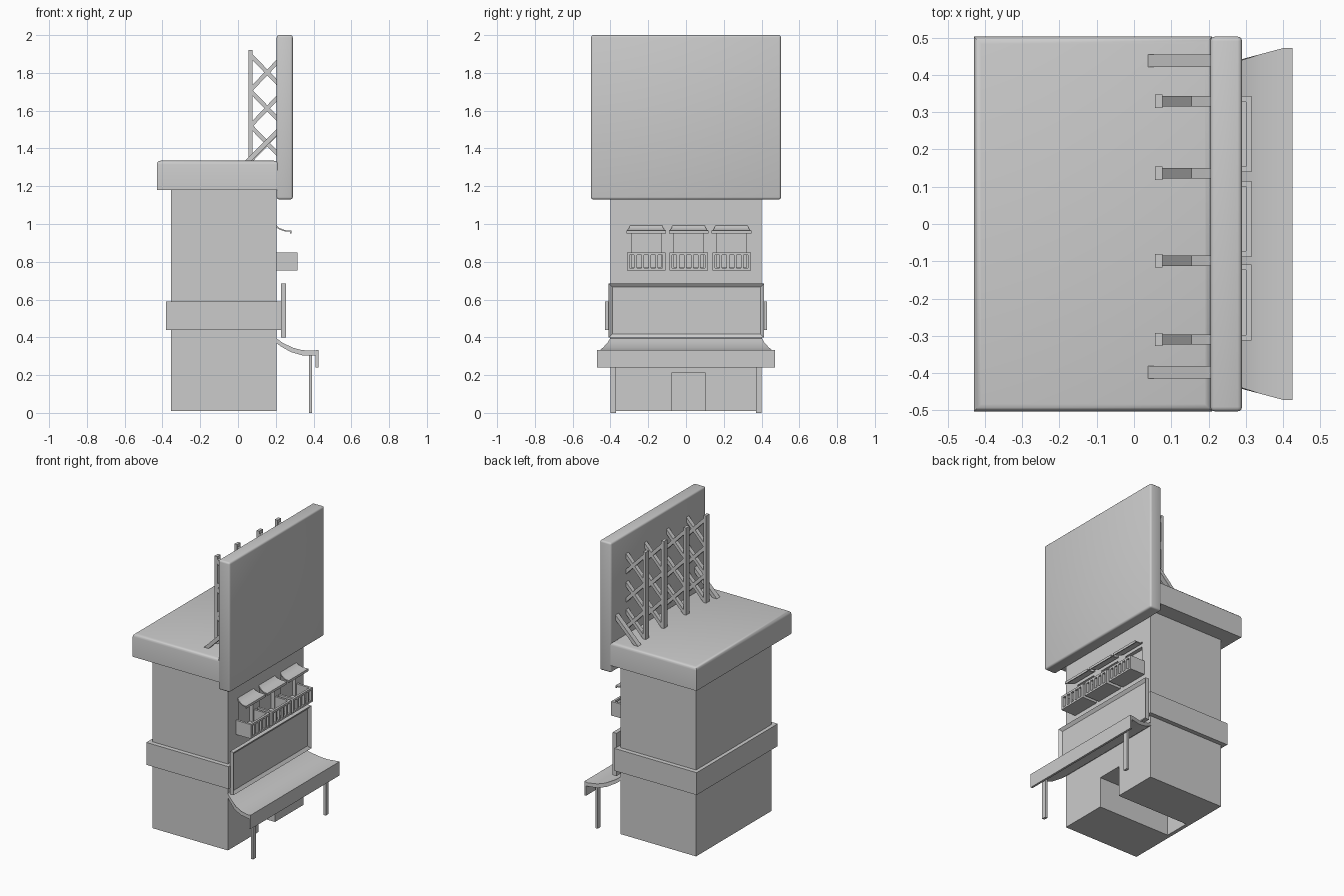
import bpy, bmesh
from mathutils import Vector

if "Cube" in bpy.data.objects:
    bpy.data.objects.remove(bpy.data.objects["Cube"])


def finish(name, bm):
    bmesh.ops.recalc_face_normals(bm, faces=bm.faces)
    me = bpy.data.meshes.new(name)
    bm.to_mesh(me)
    bm.free()
    ob = bpy.data.objects.new(name, me)
    bpy.context.collection.objects.link(ob)
    return ob


def add_box(bm, x, y, z):
    vs = bmesh.ops.create_cube(bm, size=1)["verts"]
    for v in vs:
        v.co = Vector([a + (b - a) * (c + 0.5) for (a, b), c in zip((x, y, z), v.co)])
    return vs


def boxes(name, *specs):
    bm = bmesh.new()
    for s in specs:
        add_box(bm, *s)
    return finish(name, bm)


def smooth(ob, angle=0.6):
    bpy.ops.object.select_all(action='DESELECT')
    ob.select_set(True)
    bpy.context.view_layer.objects.active = ob
    bpy.ops.object.shade_smooth_by_angle(angle=angle)


def flared_sheet(name, profile, yc):
    """Closed side profile of (x, z, half width), spanned across y."""
    bm = bmesh.new()
    ends = [[bm.verts.new((x, yc + s * w, z)) for x, z, w in profile] for s in (-1, 1)]
    n = len(profile)
    for i in range(n):
        j = (i + 1) % n
        bm.faces.new((ends[0][i], ends[0][j], ends[1][j], ends[1][i]))
    for e in ends:
        bm.faces.new(e)
    ob = finish(name, bm)
    smooth(ob, 0.5)
    return ob


def slanted_bar(bm, a, b, y, t, w):
    """Square-ended bar in the xz plane from a to b."""
    a, b = Vector(a), Vector(b)
    d = (b - a).normalized()
    n = Vector((-d.y, d.x)) * t / 2
    loop = [a + n, b + n, b - n, a - n]
    ends = [[bm.verts.new((p.x, y + s * w / 2, p.y)) for p in loop] for s in (-1, 1)]
    for i in range(4):
        j = (i + 1) % 4
        bm.faces.new((ends[0][i], ends[0][j], ends[1][j], ends[1][i]))
    for e in ends:
        bm.faces.new(e)


windows = (-0.211, 0.014, 0.241)

# main building with entrance passage and window recesses cut out
body = boxes("building_body", ((-0.355, 0.205), (-0.4, 0.4), (0.01, 1.19)))
cutter = boxes("opening_cutter", ((-0.33, 0.3), (-0.075, 0.1), (-0.1, 0.215)),
               *[((0.18, 0.3), (y - 0.078, y + 0.078), (0.77, 0.96)) for y in windows])
cutter.hide_render = True
cutter.hide_set(True)
mod = body.modifiers.new("openings", 'BOOLEAN')
mod.object = cutter
mod.solver = 'EXACT'

# roof slab with rounded upper edges
bm = bmesh.new()
add_box(bm, (-0.43, 0.21), (-0.503, 0.503), (1.18, 1.335))
top = [e for e in bm.edges if all(v.co.z > 1.3 for v in e.verts)]
bmesh.ops.bevel(bm, geom=top, offset=0.02, segments=3, profile=0.5, affect='EDGES')
smooth(finish("roof_slab", bm))

# large rounded billboard
bm = bmesh.new()
add_box(bm, (0.205, 0.29), (-0.503, 0.503), (1.13, 2.0))
bmesh.ops.bevel(bm, geom=bm.edges[:], offset=0.012, segments=3, profile=0.5, affect='EDGES')
smooth(finish("billboard", bm))

# band around the building
boxes("wall_band", ((-0.38, 0.23), (-0.43, 0.43), (0.44, 0.59)))

# front panel with recessed face
bm = bmesh.new()
add_box(bm, (0.228, 0.255), (-0.41, 0.413), (0.398, 0.685))
bm.faces.ensure_lookup_table()
front = max(bm.faces, key=lambda f: f.calc_center_median().x)
bmesh.ops.inset_region(bm, faces=[front], thickness=0.028)
bmesh.ops.translate(bm, verts=front.verts[:], vec=(-0.015, 0, 0))
finish("front_panel", bm)

# balconies and small awnings
for i, y in enumerate(windows, 1):
    a, b = y - 0.102, y + 0.102
    x = (0.3, 0.315)
    specs = [((0.2, 0.315), (a, b), (0.755, 0.767)),
             ((0.2, 0.315), (a, a + 0.015), (0.755, 0.85)),
             ((0.2, 0.315), (b - 0.015, b), (0.755, 0.85)),
             (x, (a, b), (0.837, 0.85))]
    for k in range(1, 5):
        c = a + 0.008 + k * (b - a - 0.016) / 5
        specs.append((x, (c - 0.007, c + 0.007), (0.76, 0.845)))
    boxes(f"balcony_{i}", *specs)
    flared_sheet(f"window_awning_{i}", [
        (0.2, 0.998, 0.083), (0.218, 0.98, 0.09), (0.24, 0.97, 0.097), (0.26, 0.966, 0.103),
        (0.282, 0.966, 0.105), (0.282, 0.95, 0.105), (0.276, 0.95, 0.105), (0.276, 0.959, 0.105),
        (0.26, 0.959, 0.103), (0.238, 0.963, 0.097), (0.213, 0.974, 0.09), (0.2, 0.987, 0.083)], y)

# curved entrance canopy with lip
flared_sheet("entrance_canopy", [
    (0.2, 0.397, 0.4), (0.235, 0.372, 0.415), (0.29, 0.345, 0.44), (0.34, 0.332, 0.456),
    (0.4, 0.33, 0.472), (0.425, 0.333, 0.472), (0.425, 0.24, 0.472), (0.411, 0.24, 0.472),
    (0.411, 0.305, 0.472), (0.34, 0.305, 0.456), (0.28, 0.322, 0.44), (0.23, 0.35, 0.415),
    (0.2, 0.372, 0.4)], 0.0)

# canopy posts
for side, y in (("right", -0.385), ("left", 0.385)):
    boxes(f"canopy_post_{side}", ((0.376, 0.393), (y - 0.015, y + 0.015), (0, 0.315)))

# billboard scaffold: posts with crossed braces
for i, y in enumerate((-0.31, -0.099, 0.136, 0.33), 1):
    bm = bmesh.new()
    add_box(bm, (0.056, 0.076), (y - 0.018, y + 0.018), (1.32, 1.92))
    for z in (1.71, 1.52, 1.335):
        slanted_bar(bm, (0.066, z + 0.185), (0.215, z + 0.03), y, 0.022, 0.028)
        slanted_bar(bm, (0.066, z), (0.215, z + 0.155), y, 0.022, 0.028)
    finish(f"scaffold_frame_{i}", bm)

# outer diagonal struts
bm = bmesh.new()
for y in (-0.398, 0.438):
    slanted_bar(bm, (0.035, 1.315), (0.215, 1.495), y, 0.024, 0.034)
finish("billboard_struts", bm)
